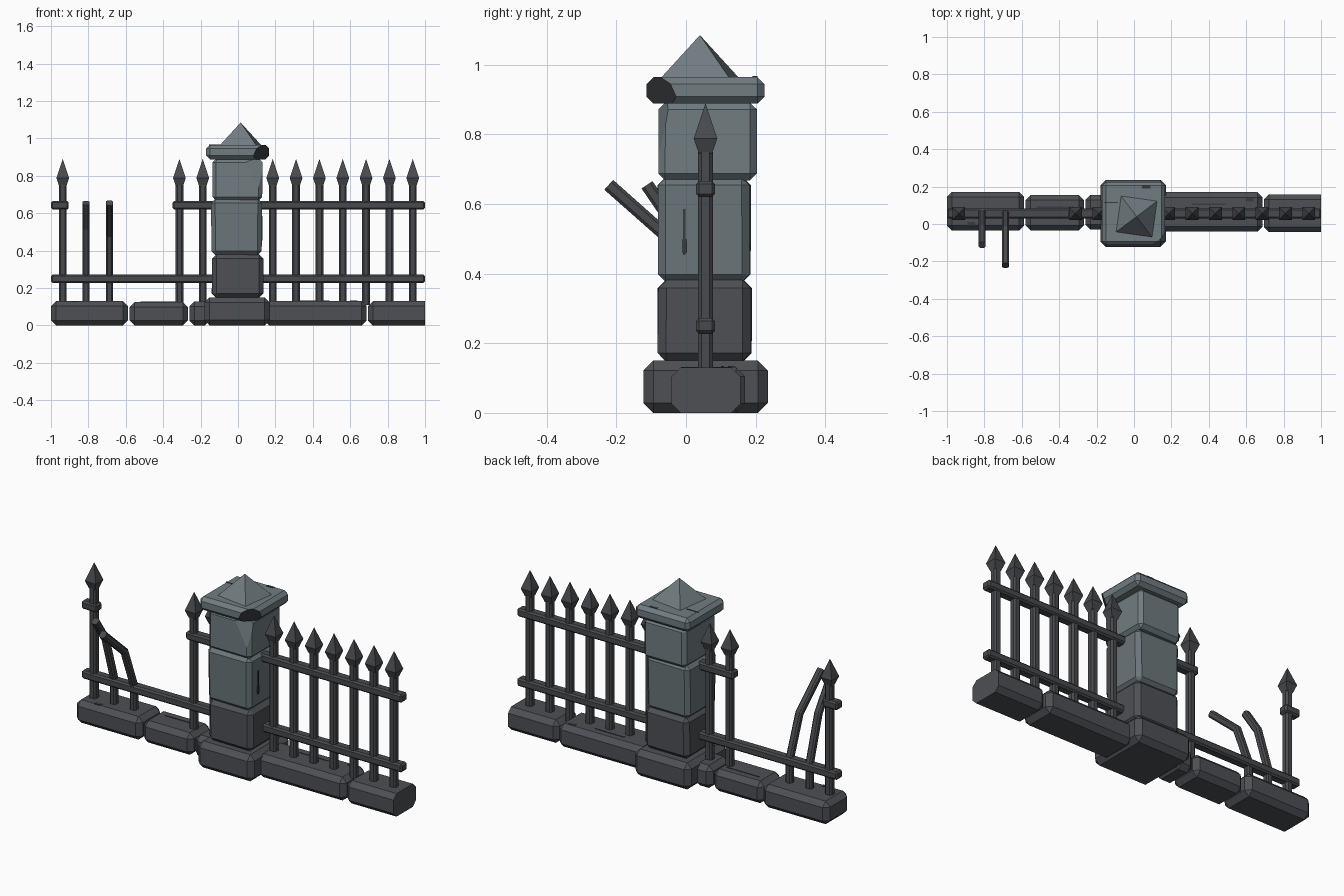
import bpy, bmesh, math, random
from mathutils import Vector, Matrix

random.seed(4)
if "Cube" in bpy.data.objects:
    bpy.data.objects.remove(bpy.data.objects["Cube"], do_unlink=True)


def material(name, r, g, b):
    m = bpy.data.materials.new(name)
    m.use_nodes = True
    m.diffuse_color = (r, g, b, 1)
    m.node_tree.nodes["Principled BSDF"].inputs["Base Color"].default_value = (r, g, b, 1)
    return m


PALE = material("pale stone", 0.165, 0.205, 0.22)
MID = material("weathered stone", 0.145, 0.178, 0.19)
DARK = material("dark stone", 0.075, 0.08, 0.09)
IRON = material("iron", 0.064, 0.068, 0.074)
CRACK = material("broken stone", 0.04, 0.043, 0.048)
FENCE_Y = 0.056


def finish(name, bm, *mats):
    bmesh.ops.recalc_face_normals(bm, faces=bm.faces)
    me = bpy.data.meshes.new(name)
    bm.to_mesh(me)
    bm.free()
    for m in mats:
        me.materials.append(m)
    ob = bpy.data.objects.new(name, me)
    bpy.context.collection.objects.link(ob)
    return ob


def block(name, x, y, z, bevel, mat, jitter=0.0, cut=None, cut_slot=0):
    """Chamfered box from (min, max) ranges; cut = (point, normal) breaks a corner off."""
    bm = bmesh.new()
    bmesh.ops.create_cube(bm, size=1)
    for v in bm.verts:
        v.co = Vector([(r[0] + r[1]) / 2 + c * (r[1] - r[0]) for r, c in zip((x, y, z), v.co)])
        v.co += Vector([random.uniform(-jitter, jitter) for _ in range(2)] + [0])
    if bevel:
        bmesh.ops.bevel(bm, geom=bm.edges[:], offset=bevel, segments=1, affect="EDGES")
    if cut:
        res = bmesh.ops.bisect_plane(bm, geom=bm.verts[:] + bm.edges[:] + bm.faces[:],
                                     plane_co=cut[0], plane_no=cut[1], clear_outer=True)
        edges = [e for e in res["geom_cut"] if isinstance(e, bmesh.types.BMEdge)]
        for f in bmesh.ops.contextual_create(bm, geom=edges)["faces"]:
            f.material_index = cut_slot
    return finish(name, bm, mat, CRACK)


def square_loft(name, rings, mat):
    """Square rings given as (z, half width), centred on the origin; zero width makes a tip."""
    bm = bmesh.new()
    loops = []
    for z, h in rings:
        corners = [(-h, -h), (h, -h), (h, h), (-h, h)]
        loops.append([bm.verts.new((a, b, z)) for a, b in corners])
    for lo, hi in zip(loops, loops[1:]):
        for i in range(4):
            j = (i + 1) % 4
            bm.faces.new((lo[i], lo[j], hi[j], hi[i]))
    bm.faces.new(loops[0])
    bmesh.ops.remove_doubles(bm, verts=bm.verts[:], dist=0.0001)
    return finish(name, bm, mat)


def bent_bar(name, x, path, h):
    """Chamfered square bar swept along (y, z) points."""
    bm = bmesh.new()
    c = h * 0.55
    section = [(-h, -c), (-c, -h), (c, -h), (h, -c), (h, c), (c, h), (-c, h), (-h, c)]
    pts = [Vector((0, *p)) for p in path]
    loops = []
    for i, p in enumerate(pts):
        t = (pts[min(i + 1, len(pts) - 1)] - pts[max(i - 1, 0)]).normalized()
        side = Vector((0, t.z, -t.y))
        loops.append([bm.verts.new(p + Vector((x + a, 0, 0)) + side * b) for a, b in section])
    for lo, hi in zip(loops, loops[1:]):
        for i in range(len(section)):
            j = (i + 1) % len(section)
            bm.faces.new((lo[i], lo[j], hi[j], hi[i]))
    bm.faces.new(loops[0])
    bm.faces.new(loops[-1])
    return finish(name, bm, IRON)


# Pillar, from the plinth up
block("pillar_plinth", (-0.18, 0.17), (-0.122, 0.235), (0, 0.15), 0.028, DARK)
block("pillar_lower_block", (-0.14, 0.135), (-0.08, 0.188), (0.148, 0.382), 0.024, DARK, 0.003)
block("pillar_middle_block", (-0.145, 0.127), (-0.08, 0.185), (0.376, 0.676), 0.022, MID, 0.004)
block("pillar_upper_block", (-0.135, 0.13), (-0.078, 0.203), (0.668, 0.892), 0.02, PALE, 0.003,
      cut=((0.03, -0.08, 0.88), (0.0054, -0.018, 0.003)))
block("pillar_cap", (-0.17, 0.167), (-0.113, 0.225), (0.888, 0.965), 0.02, PALE,
      cut=((0.12, -0.085, 0.93), (1, -1, -0.45)), cut_slot=1)
peak = square_loft("pillar_peak", [(0.955, 0.105), (1.085, 0)], PALE)
peak.location = (0.014, 0.04, 0)
peak.rotation_euler.z = math.radians(-8)

# Low wall stones
STONES = [(-1.0, -0.588, -0.035, 0.172, 0.13), (-0.58, -0.268, -0.035, 0.155, 0.125),
          (-0.26, -0.15, -0.03, 0.155, 0.128), (0.14, 0.688, -0.04, 0.17, 0.132)]
for i, (x0, x1, y0, y1, top) in enumerate(STONES):
    block(f"wall_stone_{i + 1}", (x0, x1), (y0, y1), (0, top), 0.027, DARK)
block("wall_end_stone", (0.694, 1.04), (-0.042, 0.157), (0, 0.13), 0.027, DARK,
      cut=((1, 0, 0), (1, 0, 0)))

# Rails
RAIL_Y = (FENCE_Y - 0.027, FENCE_Y + 0.027)
for name, x0, x1, z in [("lower_rail", -1, 1, 0.25), ("upper_rail", -0.35, 1, 0.643),
                        ("upper_rail_stub", -1, -0.905, 0.643)]:
    block(name, (x0, x1), RAIL_Y, (z - 0.023, z + 0.023), 0.009, IRON)

# Upright bars with spear heads
SLOTS = [-0.937 + 0.125 * k * 0.998 for k in range(16)]
for k in [0, 5, 6, 9, 10, 11, 12, 13, 14, 15]:
    x = SLOTS[k]
    bent_bar(f"bar_{k}", x, [(FENCE_Y, 0.11), (FENCE_Y, 0.75)], 0.021)
    head = square_loft(f"spear_head_{k}", [(0.745, 0.019), (0.788, 0.034), (0.89, 0)], IRON)
    head.location = (x, FENCE_Y, 0)

# Two bars torn loose and bent forward
bent_bar("bent_bar_short", SLOTS[1], [(FENCE_Y, 0.11), (FENCE_Y, 0.27), (-0.02, 0.52), (-0.112, 0.655)], 0.019)
bent_bar("bent_bar_long", SLOTS[2], [(FENCE_Y, 0.11), (FENCE_Y, 0.26), (-0.03, 0.485), (-0.222, 0.655)], 0.019)

# Thin crack and chip plates: centre and size
CRACKS = [((0.127, -0.005, 0.52), (0.008, 0.008, 0.13)), ((0.127, -0.004, 0.48), (0.008, 0.014, 0.04)),
          ((0.4, 0.105, 0.132), (0.18, 0.008, 0.004)), ((-0.42, 0.09, 0.125), (0.2, 0.008, 0.004)),
          ((0.62, 0.13, 0.132), (0.04, 0.018, 0.004)), ((-0.87, 0.0, 0.13), (0.04, 0.02, 0.004)),
          ((0.065, 0.198, 0.965), (0.045, 0.014, 0.004)), ((-0.12, 0.115, 0.965), (0.07, 0.007, 0.004))]
for i, (c, s) in enumerate(CRACKS):
    block(f"crack_{i + 1}", *[(a - b / 2, a + b / 2) for a, b in zip(c, s)], 0, CRACK)
